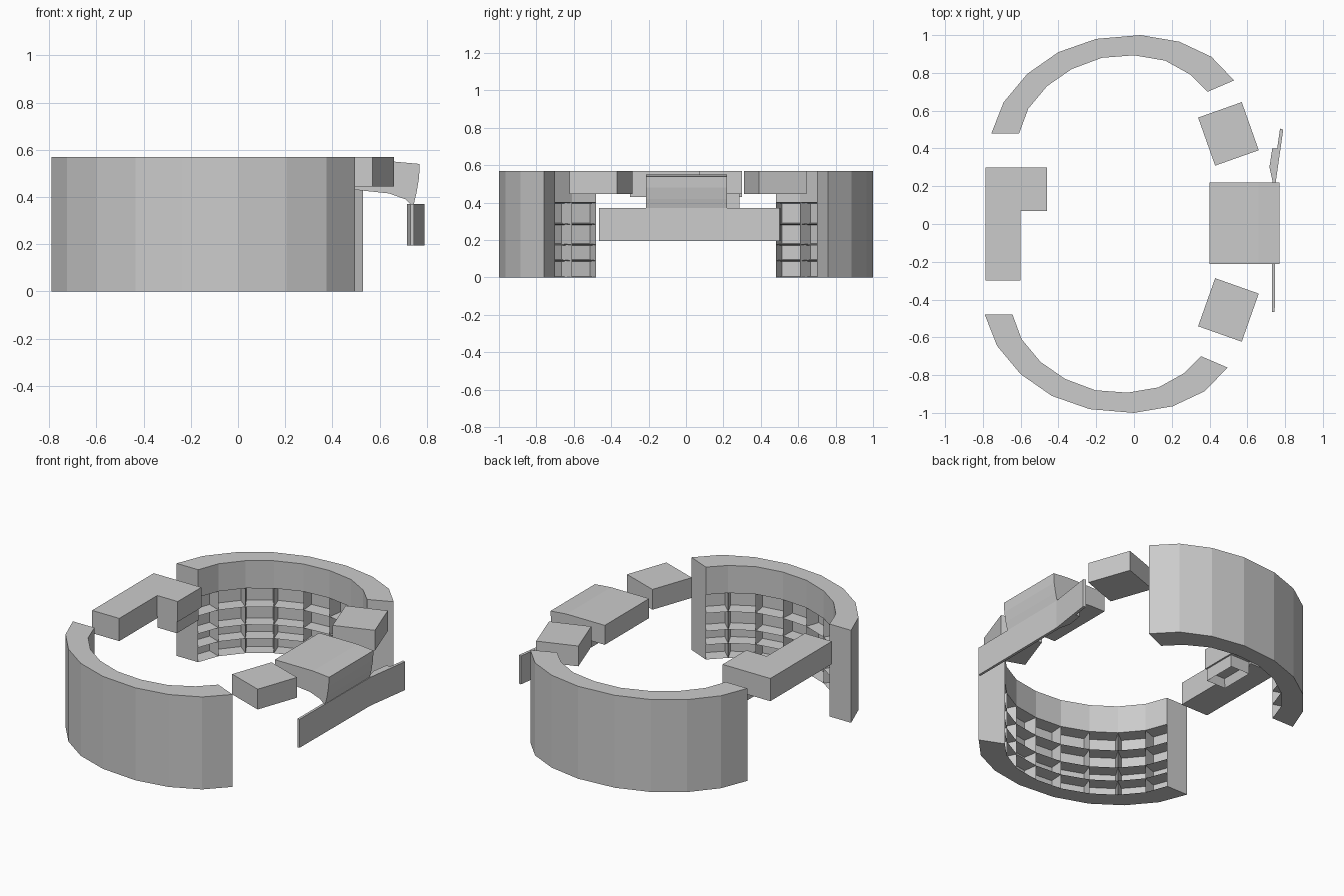
import bpy, bmesh, math
from mathutils import Matrix

if "Cube" in bpy.data.objects:
    bpy.data.objects.remove(bpy.data.objects["Cube"])

TOP = 0.57


def finish(name, bm):
    bmesh.ops.recalc_face_normals(bm, faces=bm.faces)
    me = bpy.data.meshes.new(name)
    bm.to_mesh(me)
    bm.free()
    ob = bpy.data.objects.new(name, me)
    bpy.context.collection.objects.link(ob)
    return ob


def box(name, lo, hi, angle=0):
    bm = bmesh.new()
    bmesh.ops.create_cube(bm, size=1)
    size = [b - a for a, b in zip(lo, hi)]
    mid = [(a + b) / 2 for a, b in zip(lo, hi)]
    bm.transform(Matrix.Translation(mid) @ Matrix.Rotation(angle, 4, 'Z')
                 @ Matrix.Diagonal((*size, 1)))
    return finish(name, bm)


def prism(name, pts, lo, hi, axis='Z'):
    """Extrude a 2D outline along Z (xy points) or Y (xz points)."""
    bm = bmesh.new()
    put = (lambda p, h: (p[0], p[1], h)) if axis == 'Z' else (lambda p, h: (p[0], h, p[1]))
    a = [bm.verts.new(put(p, lo)) for p in pts]
    b = [bm.verts.new(put(p, hi)) for p in pts]
    bm.faces.new(a)
    bm.faces.new(b[::-1])
    for i in range(len(pts)):
        j = (i + 1) % len(pts)
        bm.faces.new((a[i], a[j], b[j], b[i]))
    return finish(name, bm)


# Curved walls: plain outside, recessed shelf cells on the inside
OUTER = [(.53, .76), (.41, .885), (.24, .965), (.035, 1.0), (-.20, .98),
         (-.40, .91), (-.565, .795), (-.69, .645), (-.755, .48)]
INNER = [(.39, .70), (.30, .79), (.165, .865), (0, .893), (-.17, .88),
         (-.33, .82), (-.46, .73), (-.56, .61), (-.608, .48)]
ROWS = [0, .09, .175, .285, .40, TOP]


def shelf_wall(name, side, shift):
    bm = bmesh.new()
    col = lambda p: [bm.verts.new((p[0] + shift, p[1] * side, z)) for z in ROWS]
    out, inn = [col(p) for p in OUTER], [col(p) for p in INNER]
    cells = []
    for i in range(len(OUTER) - 1):
        bm.faces.new((out[i][0], out[i + 1][0], out[i + 1][-1], out[i][-1]))
        for k in (0, -1):
            bm.faces.new((out[i][k], out[i + 1][k], inn[i + 1][k], inn[i][k]))
        for r in range(len(ROWS) - 1):
            f = bm.faces.new((inn[i][r], inn[i + 1][r], inn[i + 1][r + 1], inn[i][r + 1]))
            if r < len(ROWS) - 2:
                cells.append(f)
    for e in (0, -1):
        bm.faces.new([out[e][0], out[e][-1]] + inn[e][::-1])
    # merge unused outer column points away, then sink the cells
    bmesh.ops.delete(bm, geom=[v for v in bm.verts if not v.link_faces], context='VERTS')
    bmesh.ops.recalc_face_normals(bm, faces=bm.faces)
    bmesh.ops.inset_individual(bm, faces=cells, thickness=.007, depth=-.08)
    return finish(name, bm)


shelf_wall("back_shelf_wall", 1, 0)
shelf_wall("front_shelf_wall", -1, -.035)

# Left overhead block with a hollow hood under its side block
box("left_long_block", (-.785, -.30, .43), (-.60, .30, TOP))
box("left_side_block", (-.60, .07, .445), (-.46, .30, TOP))
bm = bmesh.new()
bmesh.ops.create_cube(bm, size=1)
bm.transform(Matrix.Translation((-.535, .18, .41)) @ Matrix.Diagonal((.13, .21, .08, 1)))
bm.normal_update()
bottom = [f for f in bm.faces if f.normal.z < -.9]
bmesh.ops.inset_individual(bm, faces=bottom, thickness=.02, depth=-.05)
finish("left_hood", bm)

# Two turned blocks beside the right counter
for side, name, cy in ((1, "turned_block_back", .477), (-1, "turned_block_front", -.455)):
    box(name, (.50 - .1225, cy - .135, .445), (.50 + .1225, cy + .135, TOP),
        side * math.radians(19.5))

# Right counter: curved side profile sweeping down into the panel
prism("right_counter",
      [(.40, .55), (.66, .55), (.77, .54), (.767, .48), (.757, .42), (.745, .37),
       (.73, .37), (.71, .39), (.64, .415), (.50, .43), (.40, .43)],
      -.213, .22, 'Y')

# Thin bent panel under the counter, with its inner brace
prism("counter_panel",
      [(.73, -.465), (.745, -.465), (.75, .22), (.79, .50), (.773, .505), (.733, .22)],
      .195, .37)
prism("panel_brace", [(.735, .22), (.75, .22), (.757, .40), (.732, .40), (.717, .30)],
      .195, .37)
